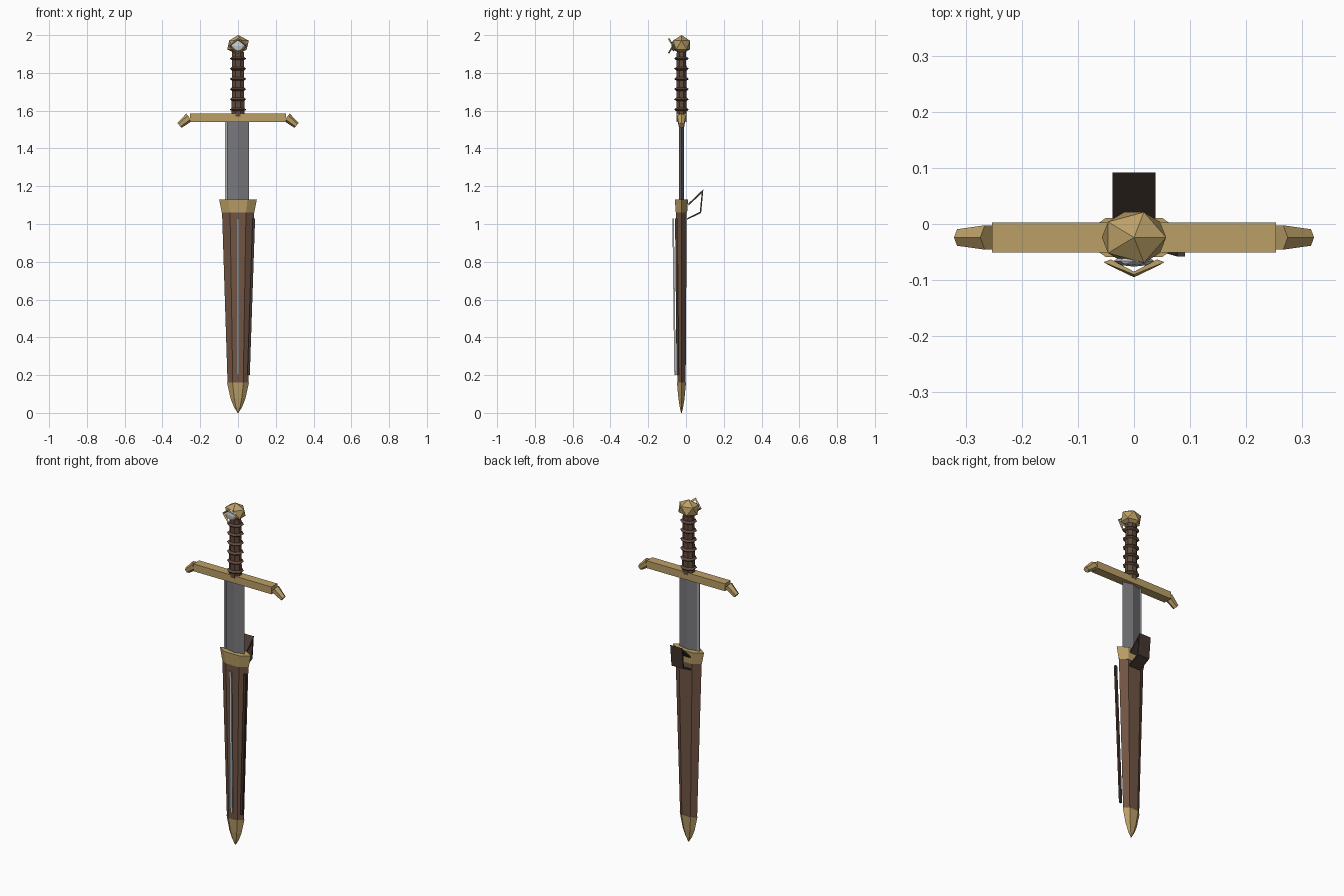
import bpy, bmesh, math
from mathutils import Vector

if "Cube" in bpy.data.objects:
    bpy.data.objects.remove(bpy.data.objects["Cube"])

CY = -0.024  # depth centre of the weapon


def mat(name, rgb):
    m = bpy.data.materials.new(name)
    m.diffuse_color = (*rgb, 1)
    m.use_nodes = True
    m.node_tree.nodes["Principled BSDF"].inputs["Base Color"].default_value = m.diffuse_color
    return m


GOLD = mat("brass", (0.50, 0.35, 0.135))
BROWN = mat("brown leather", (0.165, 0.090, 0.058))
GRIP = mat("grip leather", (0.120, 0.068, 0.045))
DARK = mat("dark leather", (0.062, 0.040, 0.031))
STEEL = mat("steel", (0.19, 0.19, 0.205))
PALE = mat("pale steel", (0.58, 0.60, 0.62))


def finish(name, bm, m):
    bmesh.ops.recalc_face_normals(bm, faces=bm.faces[:])
    me = bpy.data.meshes.new(name)
    bm.to_mesh(me)
    bm.free()
    me.materials.append(m)
    ob = bpy.data.objects.new(name, me)
    bpy.context.collection.objects.link(ob)
    return ob


def loft(name, sections, n, m, turn=0.0, ys=1.0):
    """Stack n-sided rings given as (z, half x, half y)."""
    bm = bmesh.new()
    rings = []
    for z, hx, hy in sections:
        rings.append([bm.verts.new((hx * math.cos(turn + i * math.tau / n),
                                    CY + hy * ys * math.sin(turn + i * math.tau / n), z))
                      for i in range(n)])
    for a, b in zip(rings, rings[1:]):
        for i in range(n):
            j = (i + 1) % n
            bm.faces.new((a[i], a[j], b[j], b[i]))
    bm.faces.new(rings[0])
    bm.faces.new(rings[-1])
    return finish(name, bm, m)


def bar(name, a, b, wx, wy, m):
    """Straight bar from a to b, mostly vertical, with x and y widths."""
    bm = bmesh.new()
    ends = [[bm.verts.new((p[0] + sx * wx / 2, p[1] + sy * wy / 2, p[2]))
             for sx, sy in ((-1, -1), (1, -1), (1, 1), (-1, 1))] for p in (a, b)]
    for i in range(4):
        j = (i + 1) % 4
        bm.faces.new((ends[0][i], ends[0][j], ends[1][j], ends[1][i]))
    bm.faces.new(ends[0])
    bm.faces.new(ends[1])
    return finish(name, bm, m)


HEX = 1 / 0.866  # flat front and back on six-sided rings

# Scabbard body, throat collar and tip
loft("scabbard", [(0.15, 0.055, 0.022), (1.08, 0.085, 0.028)], 6, BROWN, ys=HEX)
loft("scabbard_collar", [(1.06, 0.086, 0.030), (1.13, 0.100, 0.035)], 6, GOLD, ys=HEX)
loft("scabbard_tip", [(0.0, 0.002, 0.002), (0.03, 0.021, 0.009), (0.075, 0.039, 0.016),
                      (0.16, 0.058, 0.024)], 6, GOLD, ys=HEX)

# Raised strips along the scabbard
bar("front_strip", (0, -0.058, 0.20), (0, -0.068, 1.03), 0.013, 0.008, PALE)
bar("side_strip", (0.056, -0.044, 0.20), (0.084, -0.052, 1.03), 0.013, 0.012, DARK)

# Blade with a bright edge
loft("blade", [(0.25, 0.035, 0.010), (1.00, 0.058, 0.014), (1.55, 0.058, 0.014)], 4, STEEL)
bar("blade_edge", (-0.065, CY, 1.05), (-0.065, CY, 1.55), 0.010, 0.008, PALE)

# Belt loop behind the collar: a thin bent band
path = [(0.012, 1.108), (0.092, 1.184), (0.080, 1.058), (0.004, 1.022)]
inner = [(0.014, 1.098), (0.083, 1.163), (0.073, 1.064), (0.007, 1.031)]
bm = bmesh.new()
sides = [[[bm.verts.new((x, y, z)) for y, z in line] for line in (path, inner)]
         for x in (-0.038, 0.038)]
(lo, li), (ro, ri) = sides
for i in range(3):
    for a, b in ((lo, ro), (li, ri), (lo, li), (ro, ri)):
        bm.faces.new((a[i], a[i + 1], b[i + 1], b[i]))
for i in (0, 3):
    bm.faces.new((lo[i], ro[i], ri[i], li[i]))
finish("belt_loop", bm, DARK)

# Cross guard with drooping ends
bar("guard", (0, CY, 1.541), (0, CY, 1.584), 0.506, 0.053, GOLD)
for s, side in ((-1, "left"), (1, "right")):
    a, b = Vector((s * 0.258, CY, 1.565)), Vector((s * 0.310, CY, 1.522))
    d = b - a
    bpy.ops.mesh.primitive_cone_add(vertices=6, radius1=0.025, radius2=0.017,
                                    depth=d.length, location=(a + b) / 2,
                                    rotation=d.to_track_quat('Z', 'Y').to_euler())
    tip = bpy.context.object
    tip.name = "guard_tip_" + side
    tip.data.materials.append(GOLD)

# Grip with wrapped rings
loft("grip", [(1.57, 0.037, 0.029), (1.91, 0.033, 0.027)], 8, GRIP, turn=math.pi / 8)
for i in range(6):
    z = 1.606 + i * 0.054
    loft(f"grip_ring_{i + 1}", [(z - 0.009, 0.035, 0.030), (z, 0.047, 0.042),
                                (z + 0.009, 0.035, 0.030)], 8, GRIP, turn=math.pi / 8)

# Faceted pommel
bpy.ops.mesh.primitive_ico_sphere_add(subdivisions=1, radius=1, location=(0, CY, 1.948))
pommel = bpy.context.object
pommel.name = "pommel"
pommel.scale = (0.064, 0.053, 0.052)
pommel.data.materials.append(GOLD)

# Pale gem on the pommel front
bpy.ops.mesh.primitive_uv_sphere_add(segments=8, ring_count=4, radius=1,
                                     location=(0, -0.066, 1.943))
gem = bpy.context.object
gem.name = "pommel_gem"
gem.scale = (0.036, 0.010, 0.030)
gem.data.materials.append(PALE)

# Bent diamond setting around the gem
corners = [(-0.054, -0.068, 0), (0, -0.090, 0.043), (0.054, -0.068, 0), (0, -0.090, -0.043)]
bm = bmesh.new()
rings = []
for x, y, z in corners:
    out = Vector((x, 0, z)).normalized() * 0.008
    c = Vector((x, y, z + 1.943))
    rings.append([bm.verts.new(v) for v in (c, c - out + Vector((0, -0.005, 0)),
                                            c - out * 1.6 + Vector((0, 0.005, 0)))])
for k in range(4):
    a, b = rings[k], rings[(k + 1) % 4]
    for i in range(3):
        j = (i + 1) % 3
        bm.faces.new((a[i], a[j], b[j], b[i]))
finish("gem_setting", bm, GOLD)
